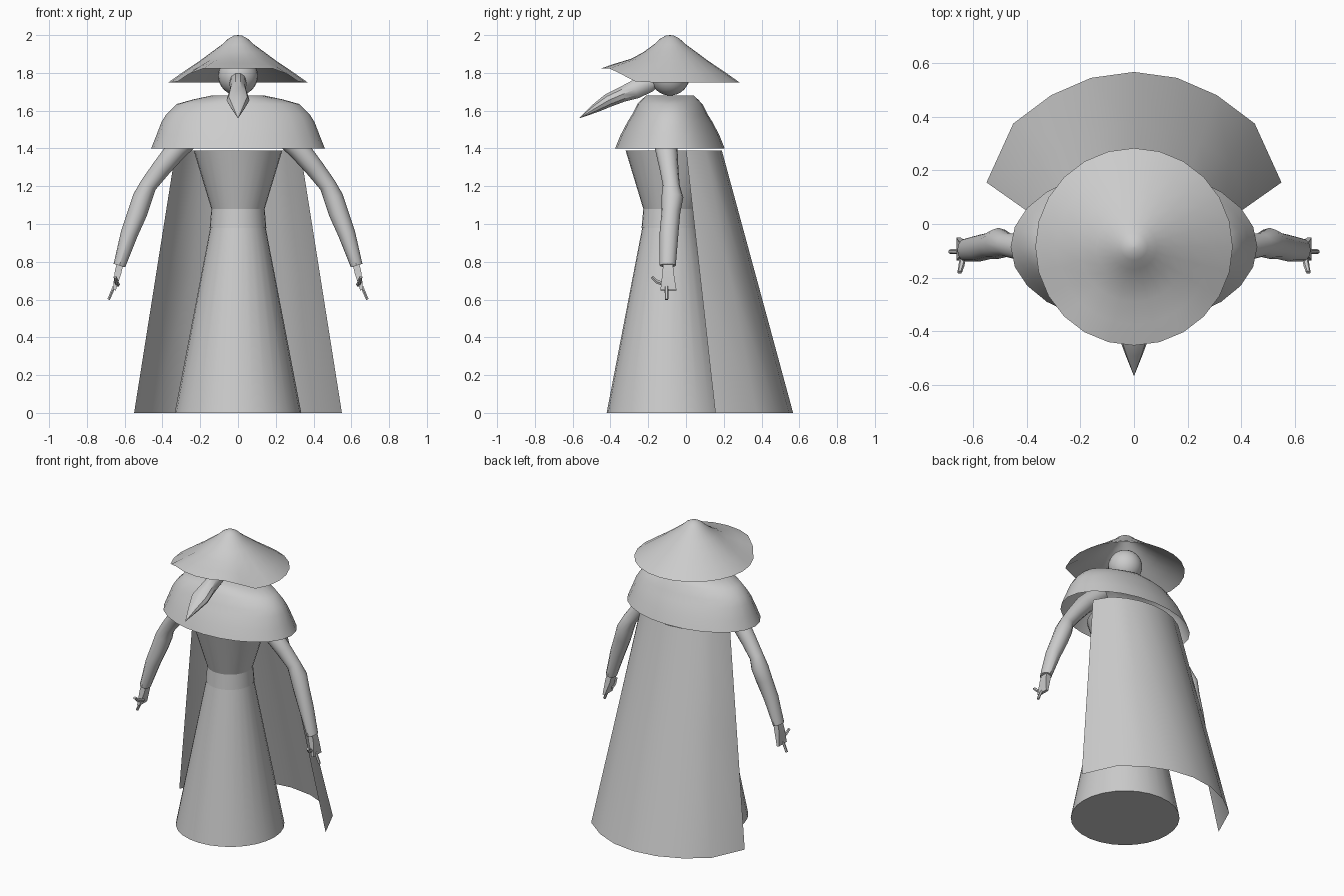
import bpy, bmesh, math
from mathutils import Vector

if "Cube" in bpy.data.objects:
    bpy.data.objects.remove(bpy.data.objects["Cube"])

CY = -0.085  # body axis in y

grey = bpy.data.materials.new("light_grey")
grey.diffuse_color = (0.6, 0.6, 0.6, 1)
grey.use_nodes = True
grey.node_tree.nodes["Principled BSDF"].inputs["Base Color"].default_value = grey.diffuse_color


def finish(name, bm, angle=35):
    bmesh.ops.remove_doubles(bm, verts=bm.verts, dist=1e-5)
    bmesh.ops.recalc_face_normals(bm, faces=bm.faces)
    me = bpy.data.meshes.new(name)
    bm.to_mesh(me)
    bm.free()
    me.materials.append(grey)
    ob = bpy.data.objects.new(name, me)
    bpy.context.collection.objects.link(ob)
    bpy.ops.object.select_all(action='DESELECT')
    ob.select_set(True)
    bpy.context.view_layer.objects.active = ob
    bpy.ops.object.shade_smooth_by_angle(angle=math.radians(angle))
    return ob


def skin(name, rings, closed=True, cap_start=False, cap_end=False, angle=35):
    """Join rings of points with quads."""
    bm = bmesh.new()
    loops = [[bm.verts.new(p) for p in r] for r in rings]
    n = len(rings[0])
    for a, b in zip(loops, loops[1:]):
        for i in range(n if closed else n - 1):
            j = (i + 1) % n
            bm.faces.new((a[i], a[j], b[j], b[i]))
    if cap_start:
        bm.faces.new(loops[0])
    if cap_end:
        bm.faces.new(loops[-1])
    return finish(name, bm, angle)


def lathe(name, profile, n=28, **kw):
    """Profile entries: (radius x, radius y, z)."""
    rings = [[(rx * math.sin(t), CY - ry * math.cos(t), z)
              for t in (2 * math.pi * i / n for i in range(n))]
             for rx, ry, z in profile]
    return skin(name, rings, **kw)


def limb(name, path, side, n=12, phase=0.0, angle=35):
    """Path entries: (x, y, z, radius along side, radius across)."""
    pts = [Vector(p[:3]) for p in path]
    side = Vector(side)
    rings = []
    for k, p in enumerate(path):
        d = pts[min(k + 1, len(pts) - 1)] - pts[max(k - 1, 0)]
        across = d.cross(side).normalized()
        rings.append([pts[k] + side * p[3] * math.cos(t) + across * p[4] * math.sin(t)
                      for t in (phase + 2 * math.pi * i / n for i in range(n))])
    return skin(name, rings, cap_start=True, cap_end=True, angle=angle)


# Robe: skirt, belt, torso
lathe("skirt", [(.335, .335, 0), (.143, .143, 1.0)], cap_start=True, cap_end=True)
lathe("belt", [(.150, .150, .98), (.141, .141, 1.08)], cap_start=True, cap_end=True)
lathe("torso", [(.138, .138, 1.07), (.235, .235, 1.39)], cap_start=True, cap_end=True)

# Shoulder shawl, open underneath
lathe("shawl", [(.46, .29, 1.40), (.432, .262, 1.47), (.405, .225, 1.54),
                (.38, .20, 1.58), (.325, .172, 1.635), (.235, .148, 1.66),
                (.14, .125, 1.68)], n=24, cap_end=True)

# Back cape, an open sheet
half = [(.55, .155), (.45, .375), (.31, .48), (.16, .545)]
arc = [(-x, y) for x, y in half] + [(0, .567)] + half[::-1]
low = [Vector((x, y, 0)) for x, y in arc]
high = [Vector((x * .6, (y - .155) * .46, 1.39)) for x, y in arc]
skin("cape", [low, [a.lerp(b, .53) for a, b in zip(low, high)], high], closed=False)

# Head
bm = bmesh.new()
bmesh.ops.create_uvsphere(bm, u_segments=24, v_segments=16, radius=.105)
bmesh.ops.translate(bm, verts=bm.verts, vec=(0, CY, 1.785))
finish("head", bm)

# Hat with the front brim turned up
rings = []
for r, z in [(.368, 1.75), (.29, 1.805), (.205, 1.862), (.14, 1.91),
             (.085, 1.95), (.05, 1.982), (.022, 1.997), (.001, 2.0)]:
    ring = []
    for i in range(24):
        t = 2 * math.pi * i / 24
        x, y = r * math.sin(t), CY - r * math.cos(t)
        rim_y = CY - .368 * math.cos(t)
        up = min(1, max(0, (-.26 - rim_y) / .14))
        lift = .073 * up * max(0, (r - .17) / .198)
        ring.append((x, y, z + lift))
    rings.append(ring)
skin("hat", rings, cap_end=True, angle=45)

# Beard sweeping forward to a point
limb("beard", [(0, -.14, 1.775, .04, .035), (0, -.20, 1.745, .045, .052),
               (0, -.27, 1.712, .042, .052), (0, -.34, 1.685, .052, .042),
               (0, -.41, 1.655, .061, .038), (0, -.48, 1.613, .035, .025),
               (0, -.565, 1.56, .001, .001)], (1, 0, 0), n=10)

# Arms and hands
Y = (0, 1, 0)
Q = math.pi / 4
for s, tag in ((1, "left"), (-1, "right")):
    def part(name, path, n=12, phase=0.0):
        limb(f"{tag}_{name}", [(s * p[0],) + p[1:] for p in path], Y, n, phase)

    part("arm", [(.19, -.105, 1.52, .062, .062), (.32, -.105, 1.40, .06, .058),
                 (.41, -.09, 1.29, .050, .050), (.475, -.078, 1.205, .045, .045),
                 (.505, -.072, 1.14, .058, .052), (.532, -.08, 1.06, .050, .052),
                 (.575, -.09, .95, .050, .046), (.628, -.097, .78, .043, .032)])
    part("palm", [(.622, -.095, .80, .035, .025), (.636, -.095, .74, .042, .025),
                  (.655, -.093, .65, .060, .011)], 4, Q)
    part("finger", [(.655, -.103, .67, .010, .009), (.685, -.103, .60, .009, .008)], 6)
    # thumb points forward
    limb(f"{tag}_thumb", [(s * .638, -.11, .68, .013, .013),
                          (s * .643, -.155, .695, .011, .011),
                          (s * .65, -.18, .72, .009, .009)], (1, 0, 0), 6)
